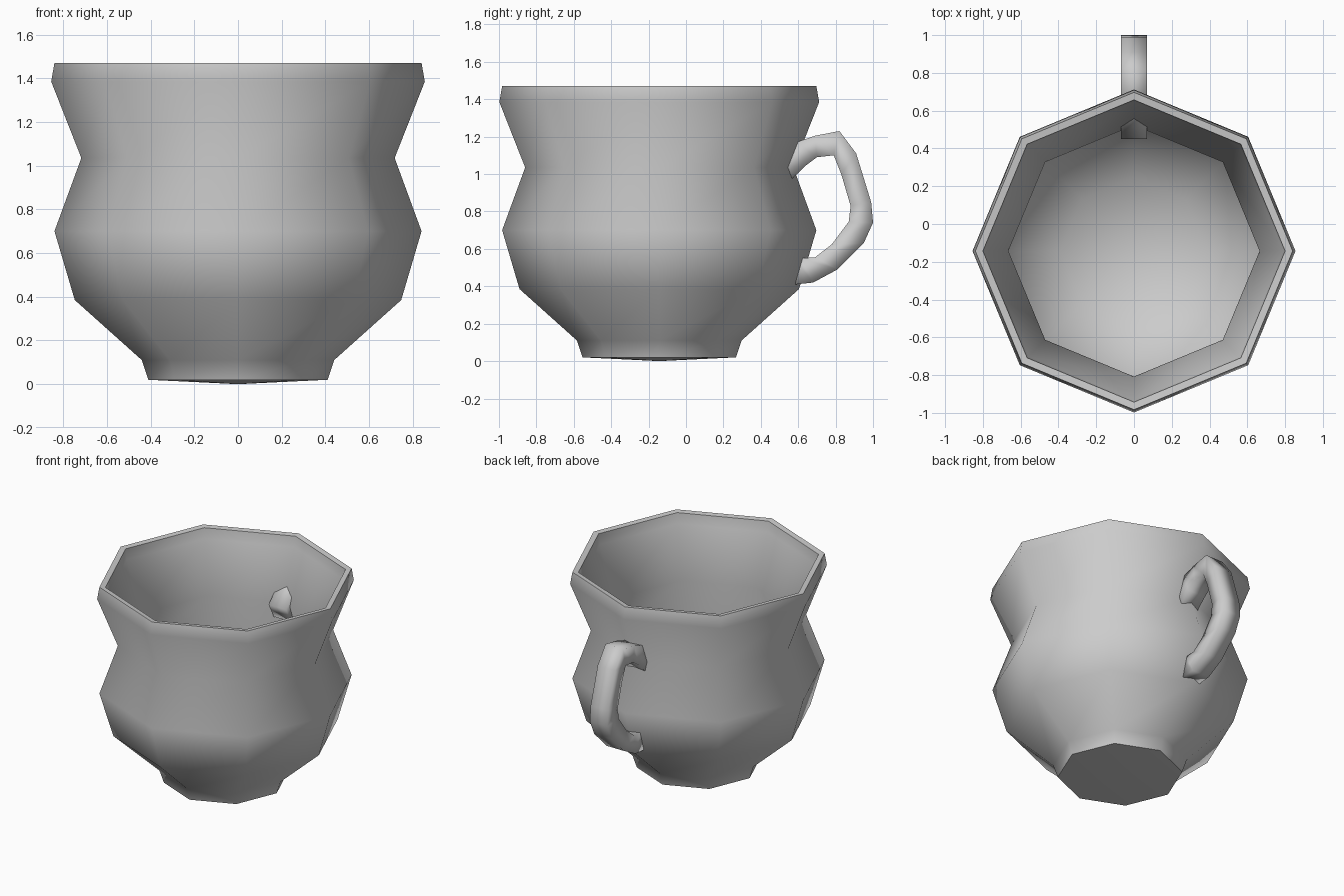
import bpy, bmesh
from math import sin, cos, tau, radians

if "Cube" in bpy.data.objects:
    bpy.data.objects.remove(bpy.data.objects["Cube"])

SIDES = 8
CENTRE_Y = -0.143


def finish(bm, name, angle):
    bmesh.ops.recalc_face_normals(bm, faces=bm.faces)
    mesh = bpy.data.meshes.new(name)
    bm.to_mesh(mesh)
    bm.free()
    obj = bpy.data.objects.new(name, mesh)
    bpy.context.collection.objects.link(obj)
    bpy.ops.object.select_all(action='DESELECT')
    obj.select_set(True)
    bpy.context.view_layer.objects.active = obj
    bpy.ops.object.shade_smooth_by_angle(angle=radians(angle))
    return obj


def bridge(bm, rings):
    for a, b in zip(rings, rings[1:]):
        n = len(a)
        for i in range(n):
            j = (i + 1) % n
            bm.faces.new((a[i], a[j], b[j], b[i]))


def fan(bm, ring, point):
    tip = bm.verts.new(point)
    for i in range(len(ring)):
        bm.faces.new((ring[i], ring[(i + 1) % len(ring)], tip))


# Cup: octagonal lathe, outer wall up, over the rim and down the inner wall
profile = [(0.41, 0.02), (0.44, 0.11), (0.747, 0.385), (0.84, 0.70),
           (0.717, 1.035), (0.855, 1.385), (0.84, 1.47), (0.80, 1.465),
           (0.79, 1.39), (0.665, 1.035), (0.785, 0.70), (0.70, 0.41),
           (0.39, 0.13)]
bm = bmesh.new()
rings = [[bm.verts.new((r * cos(tau * i / SIDES),
                        CENTRE_Y + r * sin(tau * i / SIDES), z))
          for i in range(SIDES)] for r, z in profile]
bridge(bm, rings)
fan(bm, rings[0], (0, CENTRE_Y, 0.0))
fan(bm, rings[-1], (0, CENTRE_Y, 0.11))
finish(bm, "cup", 65)

# Handle: square-section bar; each station is outer (y, z) and inner (y, z)
stations = [(0.45, 1.03, 0.51, 0.92), (0.59, 1.17, 0.64, 1.045),
            (0.69, 1.205, 0.70, 1.09), (0.82, 1.23, 0.79, 1.10),
            (0.91, 1.11, 0.83, 1.00), (0.99, 0.85, 0.88, 0.83),
            (1.00, 0.74, 0.87, 0.745), (0.95, 0.63, 0.78, 0.625),
            (0.81, 0.49, 0.69, 0.555), (0.68, 0.42, 0.62, 0.55),
            (0.585, 0.41, 0.585, 0.54)]
HALF = 0.07
bm = bmesh.new()
rings = [[bm.verts.new(p) for p in ((-HALF, oy, oz), (HALF, oy, oz),
                                    (HALF, iy, iz), (-HALF, iy, iz))]
         for oy, oz, iy, iz in stations]
bridge(bm, rings)
bm.faces.new(rings[0])
bm.faces.new(rings[-1])
finish(bm, "handle", 95)
